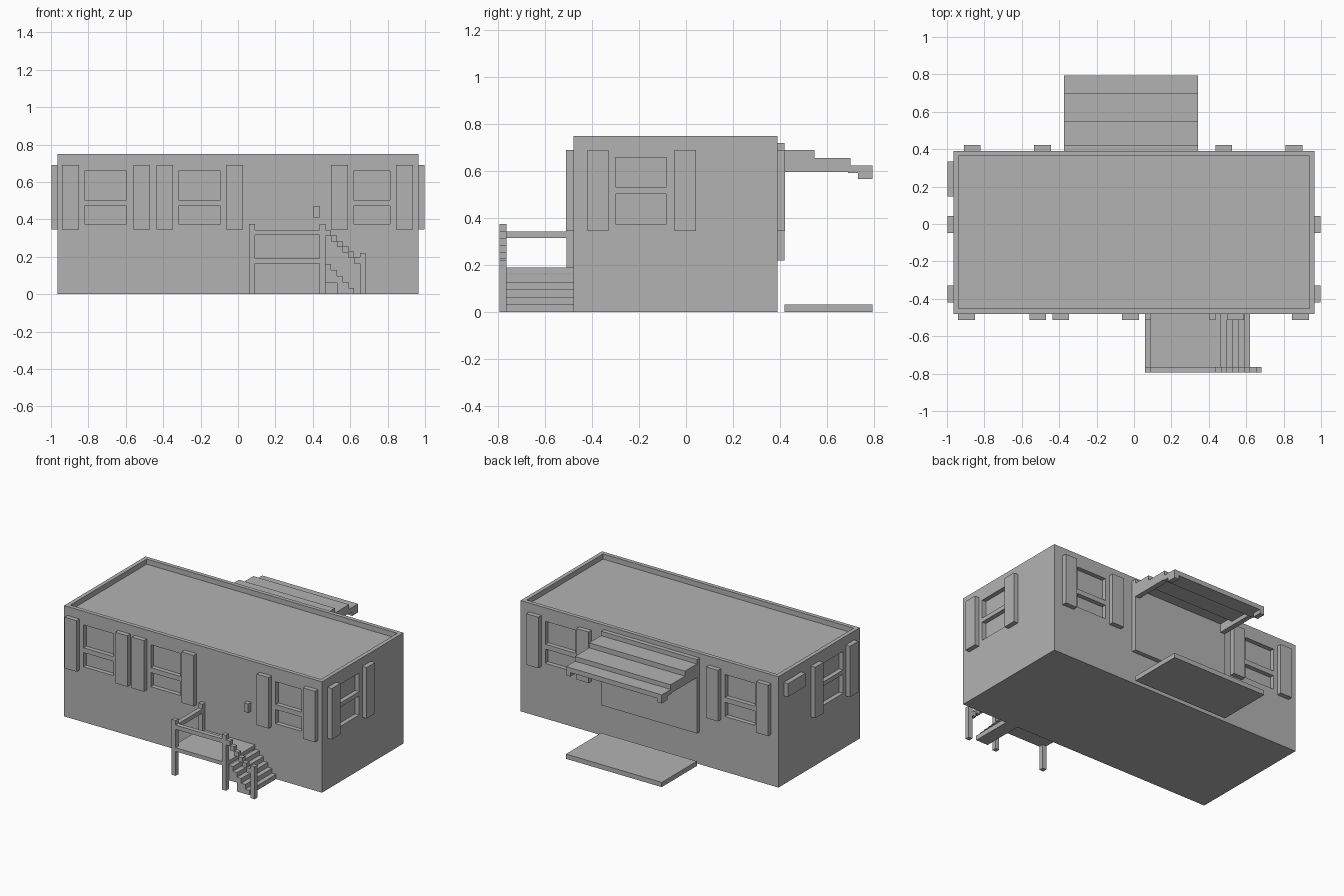
import bpy
import bmesh
from mathutils import Matrix

if "Cube" in bpy.data.objects:
    bpy.data.objects.remove(bpy.data.objects["Cube"], do_unlink=True)

grey = bpy.data.materials.new("plain_grey")
grey.use_nodes = True
grey.diffuse_color = (0.45, 0.45, 0.45, 1)
grey.node_tree.nodes["Principled BSDF"].inputs["Base Color"].default_value = (0.45, 0.45, 0.45, 1)


def finish(name, bm):
    bmesh.ops.recalc_face_normals(bm, faces=bm.faces)
    mesh = bpy.data.meshes.new(name)
    bm.to_mesh(mesh)
    bm.free()
    mesh.materials.append(grey)
    obj = bpy.data.objects.new(name, mesh)
    bpy.context.collection.objects.link(obj)
    return obj


def boxes(name, spans):
    """One object made of boxes, each given as x, y and z ranges."""
    bm = bmesh.new()
    for span in spans:
        size = [b - a for a, b in span]
        mid = [(a + b) / 2 for a, b in span]
        bmesh.ops.create_cube(bm, size=1, matrix=Matrix.Translation(mid) @ Matrix.Diagonal((*size, 1)))
    return finish(name, bm)


def prism(name, points, axis, start, end):
    """Extrude a profile along axis 'x' or 'y'."""
    bm = bmesh.new()
    place = (lambda a, b: (start, a, b)) if axis == "x" else (lambda a, b: (a, start, b))
    face = bm.faces.new([bm.verts.new(place(a, b)) for a, b in points])
    new = bmesh.ops.extrude_face_region(bm, geom=[face])["geom"]
    move = (end - start, 0, 0) if axis == "x" else (0, end - start, 0)
    bmesh.ops.translate(bm, vec=move, verts=[v for v in new if isinstance(v, bmesh.types.BMVert)])
    return finish(name, bm)


W, FRONT, BACK, TOP = 0.965, -0.48, 0.39, 0.75
THICK, RECESS = 0.032, 0.03


def on_wall(wall, span, z, inner, outer):
    """Box range on a wall, from inner to outer distance off its surface."""
    if wall == "front":
        return (span, (FRONT - outer, FRONT - inner), z)
    if wall == "back":
        return (span, (BACK + inner, BACK + outer), z)
    if wall == "right":
        return ((-W - outer, -W - inner), span, z)
    return ((W + inner, W + outer), span, z)


# Windows: wall, pane range, starts of the two shutters
windows = [
    ("front", (-0.82, -0.595), (-0.94, -0.56)),
    ("front", (-0.317, -0.094), (-0.437, -0.063)),
    ("front", (0.618, 0.813), (0.498, 0.845)),
    ("back", (-0.79, -0.565), (-0.91, -0.535)),
    ("back", (0.555, 0.78), (0.435, 0.81)),
    ("left", (-0.30, -0.083), (-0.42, -0.048)),
    ("right", (-0.30, -0.083), (-0.42, -0.048)),
]
holes, shutters = [], []
for wall, pane, starts in windows:
    split = ((0.374, 0.47), (0.503, 0.658)) if wall in ("front", "back") else ((0.374, 0.503), (0.532, 0.658))
    holes += [on_wall(wall, pane, z, -RECESS, 0.1) for z in split]
    shutters += [on_wall(wall, (s, s + 0.09), (0.345, 0.69), 0, THICK) for s in starts]

# Main body with recessed panes and roof parapet
holes.append(((-0.938, 0.938), (-0.453, 0.363), (TOP - 0.035, 0.9)))
body = boxes("house_body", [((-W, W), (FRONT, BACK), (0, TOP))])
cutter = boxes("recess_cutter", holes)
cutter.hide_render = True
mod = body.modifiers.new("recesses", "BOOLEAN")
mod.operation, mod.solver, mod.object = "DIFFERENCE", "EXACT", cutter
bpy.context.view_layer.objects.active = body
body.select_set(True)
bpy.ops.object.modifier_apply(modifier="recesses")
bpy.data.objects.remove(cutter, do_unlink=True)

boxes("shutters", shutters)
boxes("side_vent", [on_wall("right", (0.147, 0.333), (0.60, 0.69), 0, THICK)])
boxes("porch_lamp", [on_wall("front", (0.405, 0.435), (0.41, 0.47), 0, THICK)])

# Back door panel and patio
X0, X1 = -0.375, 0.342
boxes("back_door_panel", [((X0, X1), (BACK, 0.42), (0.22, 0.72))])
boxes("patio", [((X0, X1), (0.42, 0.795), (0, 0.032))])

# Stepped canopy with side rails
boxes("canopy_slabs", [
    ((X0, X1), (0.42, 0.547), (0.655, 0.69)),
    ((X0, X1), (0.53, 0.70), (0.625, 0.656)),
    ((X0, X1), (0.69, 0.795), (0.592, 0.624)),
])
rail = [(0.42, 0.597), (0.733, 0.597), (0.733, 0.566), (0.795, 0.566), (0.795, 0.623),
        (0.70, 0.623), (0.70, 0.655), (0.547, 0.655), (0.547, 0.69), (0.42, 0.69)]
for name, x in (("canopy_rail_right", X0), ("canopy_rail_left", X1 - 0.035)):
    prism(name, rail, "x", x, x + 0.035)

# Front porch deck, posts and handrails
P = 0.03
edge = (-0.795, -0.765)
boxes("porch_deck", [((0.06, 0.465), (-0.765, FRONT), (0.165, 0.19)),
                     ((0.09, 0.438), edge, (0.165, 0.19))])
boxes("porch_posts", [
    ((0.06, 0.06 + P), edge, (0, 0.375)),
    ((0.437, 0.437 + P), edge, (0, 0.375)),
    ((0.652, 0.652 + P), edge, (0, 0.22)),
    ((0.06, 0.06 + P), (FRONT - P, FRONT), (0.19, 0.375)),
])
boxes("porch_handrails", [
    ((0.09, 0.437), edge, (0.315, 0.343)),
    ((0.06, 0.09), (-0.765, FRONT - P), (0.315, 0.343)),
])

# Stepped stair handrail
STEP = 0.031
boxes("stair_handrail", [
    ((0.466 + STEP * i, 0.466 + STEP * (i + 1)), edge, (0.31 - 0.029 * i, 0.343 - 0.029 * i))
    for i in range(6)
])

# Stairs with a notch under the top steps
profile = [(0.466, 0.06), (0.53, 0.06), (0.53, 0), (0.621, 0)]
for i in reversed(range(5)):
    z = 0.16 - 0.032 * i
    profile += [(0.466 + STEP * (i + 1), z), (0.466 + STEP * i, z)]
prism("porch_stairs", profile, "y", -0.765, FRONT)
